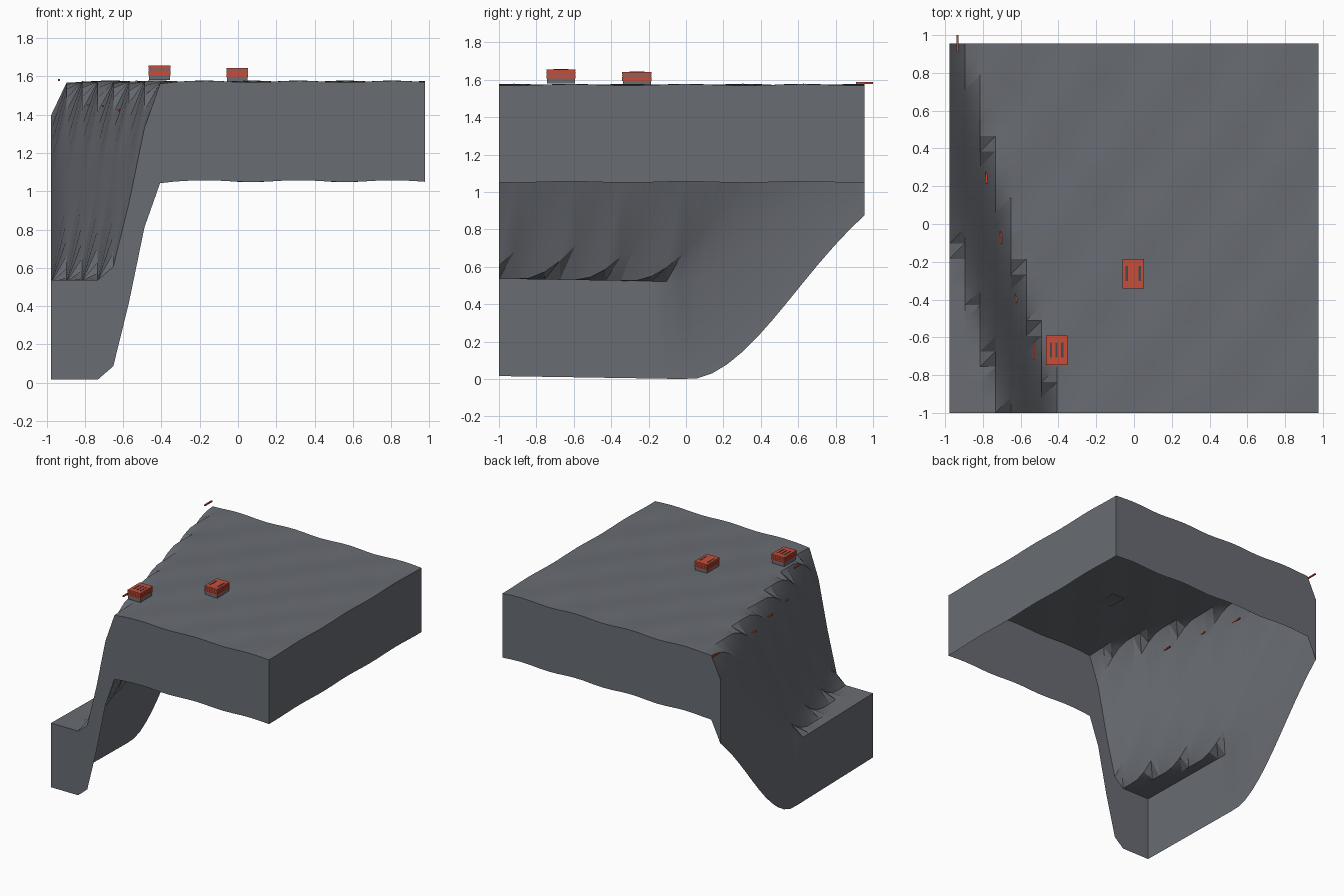
import bpy, bmesh
from math import cos, pi

cube = bpy.data.objects.get("Cube")
if cube:
    bpy.data.objects.remove(cube, do_unlink=True)


def material(name, rgb):
    m = bpy.data.materials.new(name)
    m.use_nodes = True
    m.diffuse_color = (*rgb, 1)
    m.node_tree.nodes["Principled BSDF"].inputs["Base Color"].default_value = (*rgb, 1)
    return m


STONE = material("stone grey", (0.14, 0.15, 0.17))
RED = material("brick red", (0.58, 0.075, 0.04))
DARK = material("slot grey", (0.06, 0.065, 0.075))

CELLS = 24
X0, X1, Y0, Y1 = -0.977, 0.977, -1.0, 0.955
SKIRT = 0.52


def height(x, y):
    """Low ground, a slanting cliff, and a gently rippled plateau."""
    foot = -0.9725 - 0.2576 * y + 0.0149 * y * y
    t = min(max((x - foot) / 0.307, 0), 1)
    rise = t * t * (3 - 2 * t)
    low = 0.52 + 0.016 * max(-y, 0)
    ripple = 0.006 * cos(2 * pi * (x - 0.07) / 0.49) * cos(2 * pi * y / 0.62)
    return low + (1.573 + ripple - low) * rise


def finish(bm, name, mat):
    mesh = bpy.data.meshes.new(name)
    bm.to_mesh(mesh)
    bm.free()
    mesh.materials.append(mat)
    obj = bpy.data.objects.new(name, mesh)
    bpy.context.collection.objects.link(obj)
    return obj


def box(name, x, y, z, mat):
    """Box from (min, max) pairs on each axis."""
    bm = bmesh.new()
    bmesh.ops.create_cube(bm, size=1)
    for v in bm.verts:
        v.co = [r[0] if c < 0 else r[1] for c, r in zip(v.co, (x, y, z))]
    return finish(bm, name, mat)


# Ground surface, split along one diagonal in every cell
bm = bmesh.new()
grid = []
for i in range(CELLS + 1):
    x = X0 + (X1 - X0) * i / CELLS
    column = []
    for j in range(CELLS + 1):
        y = Y0 + (Y1 - Y0) * j / CELLS
        column.append(bm.verts.new((x, y, height(x, y))))
    grid.append(column)
for i in range(CELLS):
    for j in range(CELLS):
        a, b = grid[i][j], grid[i + 1][j]
        c, d = grid[i + 1][j + 1], grid[i][j + 1]
        bm.faces.new((a, b, c))
        bm.faces.new((a, c, d))

# Skirt hanging from the border, open underneath
n = CELLS
border = ([grid[i][0] for i in range(n)] + [grid[n][j] for j in range(n)]
          + [grid[i][n] for i in range(n, 0, -1)] + [grid[0][j] for j in range(n, 0, -1)])
hem = [bm.verts.new((v.co.x, v.co.y, v.co.z - SKIRT)) for v in border]
for k in range(len(border)):
    m = (k + 1) % len(border)
    bm.faces.new((border[m], border[k], hem[k], hem[m]))
terrain = finish(bm, "cliff_terrain", STONE)
bpy.ops.object.select_all(action="DESELECT")
terrain.select_set(True)
bpy.context.view_layer.objects.active = terrain
bpy.ops.object.shade_smooth_by_angle(angle=pi / 6)


# Small slatted crates on the plateau
def crate(name, cx, cy, base, slots, spacing):
    hx, hy = 0.057, 0.078
    box(name + "_core", (cx - hx + 0.003, cx + hx - 0.003),
        (cy - hy + 0.003, cy + hy - 0.003), (base, base + 0.074), STONE)
    for k in range(4):
        z = base + 0.026 + k * 0.0125
        box(f"{name}_slat_{k + 1}", (cx - hx, cx + hx), (cy - hy, cy + hy),
            (z, z + 0.0105), RED)
    box(name + "_lid", (cx - hx, cx + hx), (cy - hy, cy + hy),
        (base + 0.073, base + 0.076), RED)
    for k in range(slots):
        sx = cx + (k - (slots - 1) / 2) * spacing
        box(f"{name}_slot_{k + 1}", (sx - 0.006, sx + 0.006),
            (cy - 0.04, cy + 0.04), (base + 0.075, base + 0.078), DARK)


crate("edge_crate", -0.41, -0.668, 1.58, 3, 0.03)
crate("middle_crate", -0.004, -0.263, 1.567, 2, 0.068)

# Short red bars along the cliff lip
bars = [(-0.935, 0.955, 1.582), (-0.78, 0.26, 1.45), (-0.705, -0.06, 1.445),
        (-0.625, -0.37, 1.425), (-0.53, -0.672, 1.573)]
for k, (x, y, z) in enumerate(bars):
    box(f"cliff_bar_{k + 1}", (x - 0.005, x + 0.005), (y - 0.045, y + 0.045),
        (z - 0.005, z + 0.005), RED)
